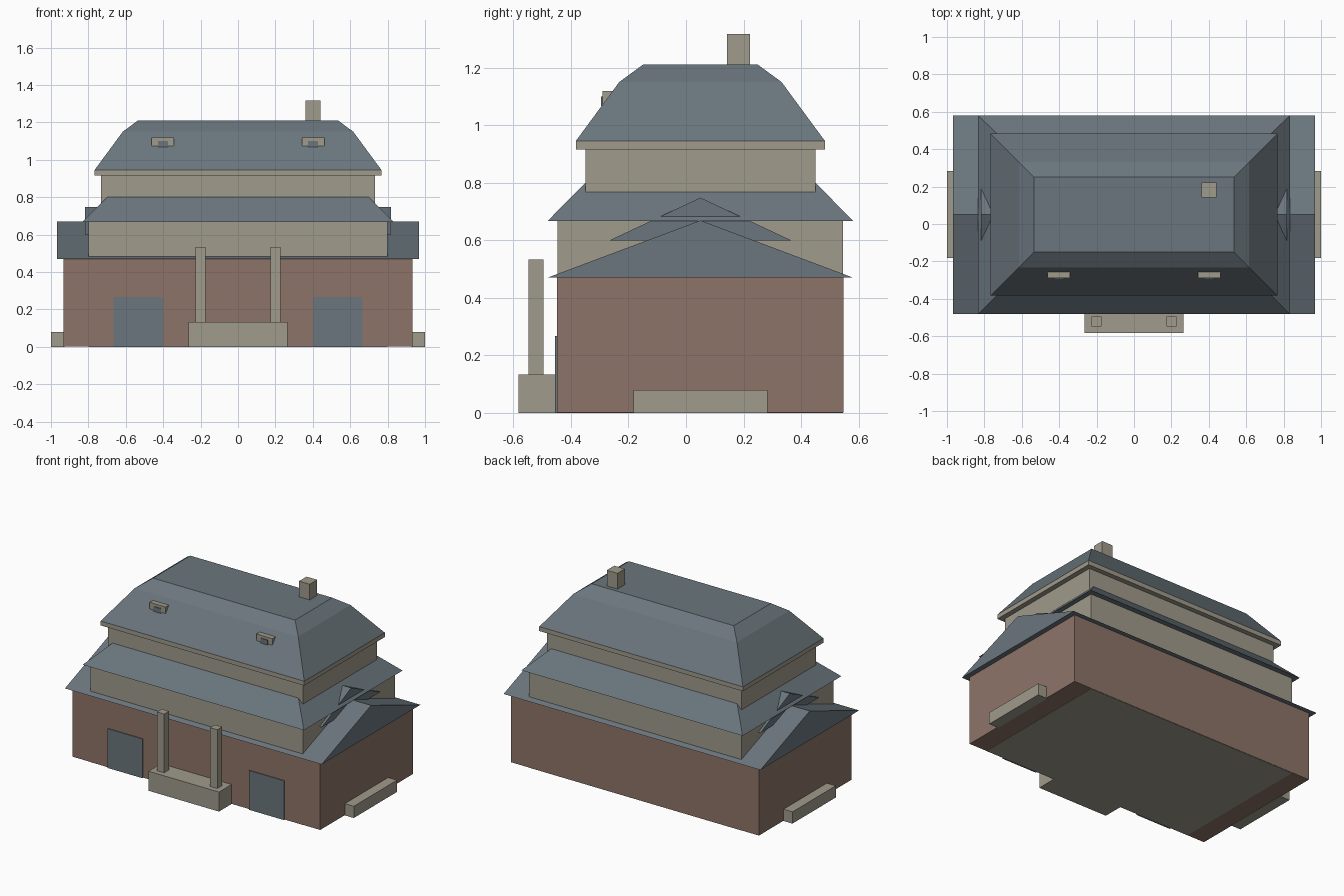
import bpy
import bmesh

cube = bpy.data.objects.get("Cube")
if cube:
    bpy.data.objects.remove(cube, do_unlink=True)


def material(name, rgb):
    mat = bpy.data.materials.new(name)
    mat.use_nodes = True
    color = (*rgb, 1.0)
    mat.diffuse_color = color
    mat.node_tree.nodes["Principled BSDF"].inputs["Base Color"].default_value = color
    return mat


STONE = material("warm stone", (0.35, 0.325, 0.26))
BRICK = material("red brick", (0.27, 0.175, 0.14))
SLATE = material("blue slate", (0.145, 0.18, 0.205))


def loft(name, mat, rings):
    """Stack rectangles (x0, x1, y0, y1, z); a zero-width one becomes a ridge."""
    bm = bmesh.new()
    loops = []
    for x0, x1, y0, y1, z in rings:
        corners = ((x0, y0), (x1, y0), (x1, y1), (x0, y1))
        loops.append([bm.verts.new((x, y, z)) for x, y in corners])
    bm.faces.new(loops[0][::-1])
    bm.faces.new(loops[-1])
    for low, high in zip(loops, loops[1:]):
        for i in range(4):
            j = (i + 1) % 4
            bm.faces.new((low[i], low[j], high[j], high[i]))
    bmesh.ops.remove_doubles(bm, verts=bm.verts, dist=1e-5)
    bmesh.ops.recalc_face_normals(bm, faces=bm.faces)
    mesh = bpy.data.meshes.new(name)
    bm.to_mesh(mesh)
    bm.free()
    mesh.materials.append(mat)
    obj = bpy.data.objects.new(name, mesh)
    bpy.context.collection.objects.link(obj)
    return obj


def box(name, mat, x, y, z):
    return loft(name, mat, [(*x, *y, z[0]), (*x, *y, z[1])])


def gable(name, mat, x, y, z):
    mid = sum(y) / 2
    return loft(name, mat, [(*x, *y, z[0]), (*x, mid, mid, z[1])])


def span(center, half):
    return (center - half, center + half)


MID_Y = 0.05  # centre line of the house

# Walls, stepping inward storey by storey
box("ground_floor_walls", BRICK, span(0, 0.933), span(MID_Y, 0.498), (0.002, 0.47))
box("middle_floor_walls", STONE, span(0, 0.8), span(MID_Y, 0.496), (0, 0.667))
box("upper_floor_walls", STONE, span(0, 0.733), span(MID_Y, 0.4), (0.667, 0.915))
box("upper_eave_band", STONE, span(0, 0.767), span(MID_Y, 0.433), (0.915, 0.945))

# Roofs
gable("lower_gable_roof", SLATE, span(0, 0.967), span(MID_Y, 0.531), (0.47, 0.669))
loft("middle_skirt_roof", SLATE, [
    (*span(0, 0.833), *span(MID_Y, 0.531), 0.667),
    (*span(0, 0.7), *span(MID_Y, 0.4), 0.8)])
loft("upper_hipped_roof", SLATE, [
    (*span(0, 0.767), *span(MID_Y, 0.433), 0.945),
    (*span(0, 0.616), *span(MID_Y, 0.282), 1.15),
    (*span(0, 0.535), *span(MID_Y, 0.2), 1.21)])

box("chimney", STONE, span(0.4, 0.04), span(0.183, 0.04), (1.19, 1.317))

# Front porch
box("porch_base", STONE, span(0, 0.265), (-0.583, -0.44), (0, 0.133))

# Parts that repeat on both sides
for side, s in (("left", 1), ("right", -1)):
    box(side + "_porch_column", STONE, span(0.2 * s, 0.027),
        span(-0.521, 0.026), (0.133, 0.533))
    box(side + "_door", SLATE, span(0.533 * s, 0.133), (-0.455, -0.449), (0, 0.267))
    box(side + "_side_step", STONE, span(0.964 * s, 0.036),
        span(0.05, 0.233), (0, 0.08))
    gable(side + "_cross_gable", SLATE, span(0.757 * s, 0.06),
          span(MID_Y, 0.315), (0.6, 0.748))
    box(side + "_dormer", STONE, span(0.402 * s, 0.06), (-0.29, -0.2), (1.073, 1.118))
    box(side + "_dormer_window", SLATE, span(0.402 * s, 0.027),
        (-0.295, -0.287), (1.067, 1.1))
